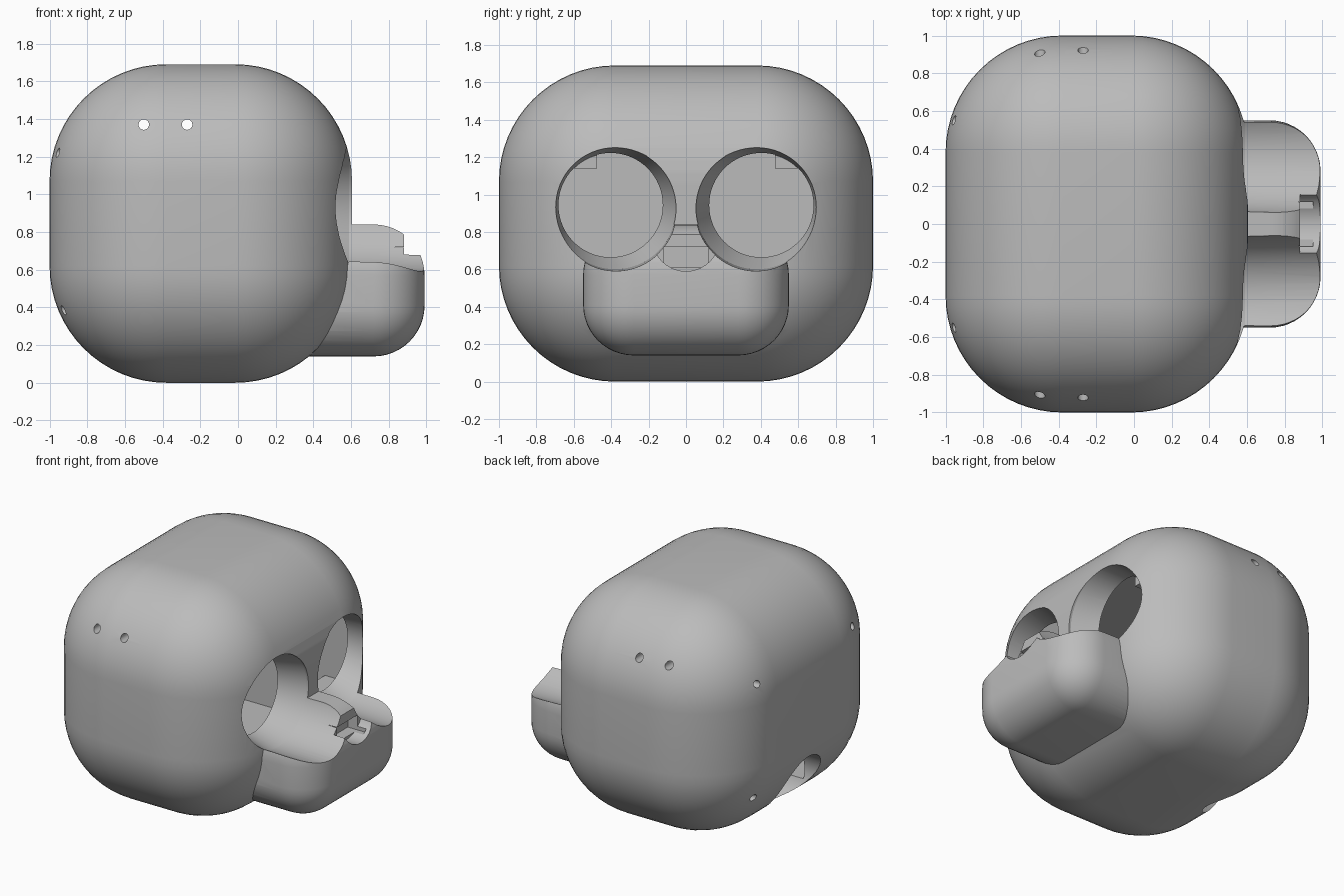
import bpy, bmesh
from mathutils import Vector

if "Cube" in bpy.data.objects:
    bpy.data.objects.remove(bpy.data.objects["Cube"])

grey = bpy.data.materials.new("plain_grey")
grey.use_nodes = True
grey.diffuse_color = (0.5, 0.5, 0.5, 1)
grey.node_tree.nodes["Principled BSDF"].inputs["Base Color"].default_value = (0.5, 0.5, 0.5, 1)


def to_object(name, bm):
    bm.normal_update()
    bmesh.ops.recalc_face_normals(bm, faces=bm.faces)
    if bm.calc_volume(signed=True) < 0:
        bmesh.ops.reverse_faces(bm, faces=bm.faces)
    mesh = bpy.data.meshes.new(name)
    bm.to_mesh(mesh)
    bm.free()
    mesh.materials.append(grey)
    obj = bpy.data.objects.new(name, mesh)
    bpy.context.collection.objects.link(obj)
    return obj


def box(name, low, high, radius=0, segments=12):
    """Box between two corners, with optional rounded edges."""
    bm = bmesh.new()
    bmesh.ops.create_cube(bm, size=1)
    low, high = Vector(low), Vector(high)
    for v in bm.verts:
        v.co = (low + high) / 2 + v.co * (high - low)
    if radius:
        bmesh.ops.bevel(bm, geom=bm.edges[:], offset=radius, offset_type='OFFSET',
                        segments=segments, profile=0.5, affect='EDGES')
    return to_object(name, bm)


def tube(name, start, end, r_start, r_end=None, sides=64, axis='X'):
    """Cylinder or cone whose end circles stay square to the given axis."""
    start, end = Vector(start), Vector(end)
    r_end = r_start if r_end is None else r_end
    bm = bmesh.new()
    bmesh.ops.create_cone(bm, cap_ends=True, segments=sides, radius1=1, radius2=1, depth=2)
    for v in bm.verts:
        x, y, top = v.co.x, v.co.y, v.co.z > 0
        r = r_end if top else r_start
        ring = Vector((0, x, y)) if axis == 'X' else Vector((x, 0, y))
        v.co = (end if top else start) + ring * r
    return to_object(name, bm)


def combine(target, other, operation='DIFFERENCE'):
    """Apply a boolean, then discard the second object."""
    other.hide_render = True
    mod = target.modifiers.new(other.name, 'BOOLEAN')
    mod.operation, mod.object, mod.solver = operation, other, 'EXACT'
    bpy.context.view_layer.objects.active = target
    bpy.context.view_layer.update()
    bpy.ops.object.modifier_apply(modifier=mod.name)
    bpy.data.objects.remove(other)


# Rounded head with a protruding snout
head = box("head_shell", (-1, -1, 0), (0.605, 1, 1.69), 0.62, 16)
combine(head, box("snout", (0.1, -0.55, 0.14), (0.99, 0.55, 0.84), 0.27), 'UNION')

# Hollow interior: three crossing boxes that leave the corners solid
low, high = (-0.8, -0.8, 0.2), (0.405, 0.8, 1.49)
mid_low, mid_high = (-0.535, -0.475, 0.55), (0.14, 0.475, 1.14)
for axis in range(3):
    a, b = list(low), list(high)
    a[axis], b[axis] = mid_low[axis], mid_high[axis]
    combine(head, box("cavity", a, b))

for side in (-1, 1):
    # Eye sockets flare out to the surface, then groove the snout
    combine(head, tube("eye_socket", (0.39, side * 0.405, 0.945),
                       (0.59, side * 0.378, 0.925), 0.275, 0.328))
    combine(head, tube("snout_groove", (0.58, side * 0.379, 0.926),
                       (1.05, side * 0.378, 0.925), 0.325, 0.336))
    # Pin holes in the sides
    for x in (-0.5, -0.27):
        combine(head, tube("side_hole", (x, side * 0.7, 1.37), (x, side * 1.1, 1.37),
                           0.028, sides=16, axis='Y'))
    # Screw holes in the back
    for z in (1.22, 0.385):
        combine(head, tube("back_hole", (-1.1, side * 0.55, z), (-0.72, side * 0.55, z),
                           0.025, sides=16))

# Cable opening low on the back
combine(head, tube("cable_opening", (-1.1, 0, 0.27), (-0.6, 0, 0.27), 0.22, sides=48))

# Nose seat with a small square recess behind it
combine(head, tube("nose_seat", (0.88, 0, 0.77), (1.1, 0, 0.77), 0.18, sides=40))
combine(head, box("nose_recess", (0.8, -0.12, 0.61), (0.95, 0.12, 0.72)))

# Smooth shading with crisp cut edges
bpy.ops.object.select_all(action='DESELECT')
head.select_set(True)
bpy.context.view_layer.objects.active = head
bpy.ops.object.shade_smooth_by_angle(angle=0.5)
